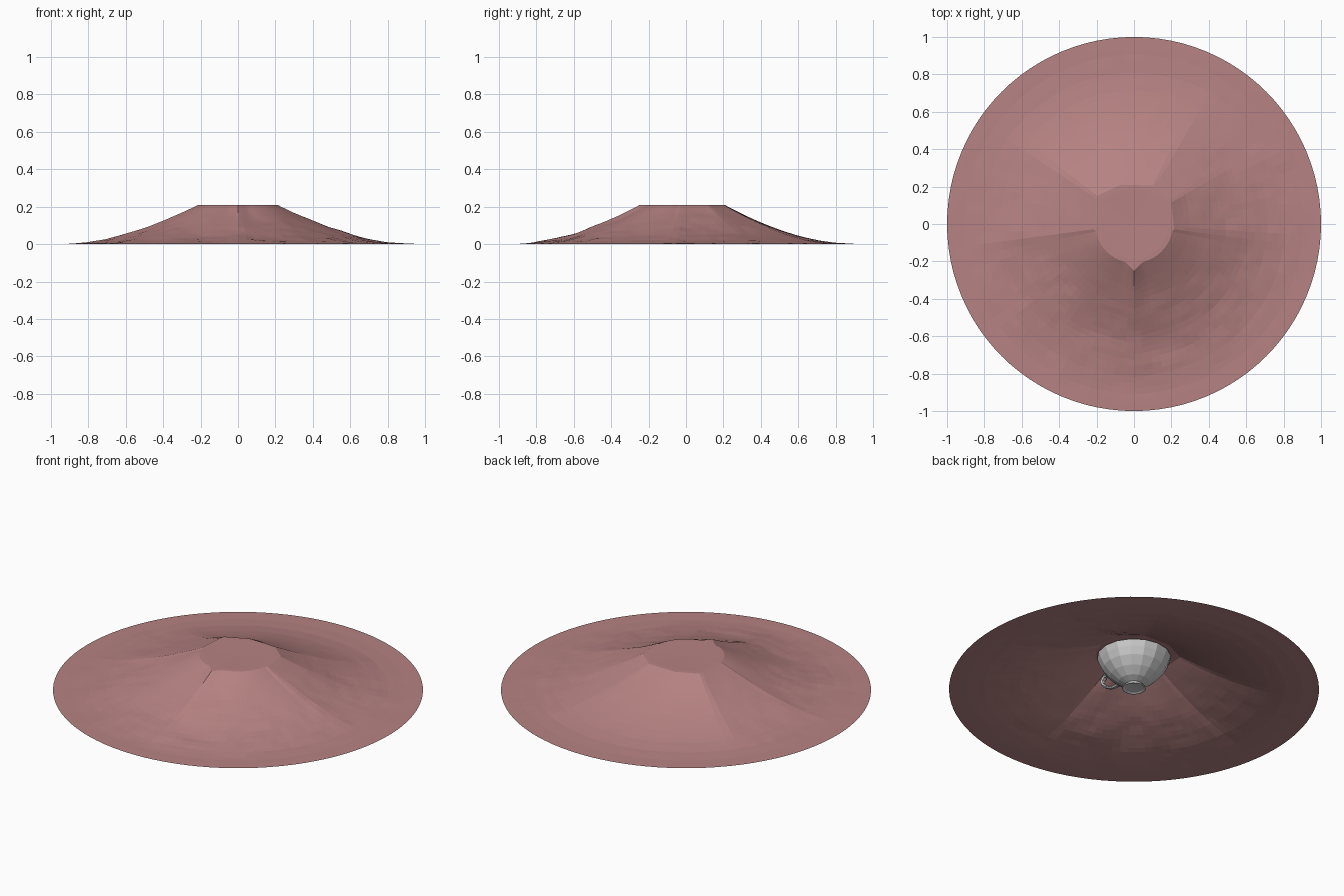
import bpy, bmesh, math
from mathutils import Vector, noise

if "Cube" in bpy.data.objects:
    bpy.data.objects.remove(bpy.data.objects["Cube"])

SIDES = 16


def make_object(name, bm):
    bmesh.ops.recalc_face_normals(bm, faces=bm.faces)
    mesh = bpy.data.meshes.new(name)
    bm.to_mesh(mesh)
    bm.free()
    ob = bpy.data.objects.new(name, mesh)
    bpy.context.collection.objects.link(ob)
    return ob


def interp(table, x):
    for (x0, y0), (x1, y1) in zip(table, table[1:]):
        if x <= x1:
            f = max(0, (x - x0) / (x1 - x0))
            return y0 + (y1 - y0) * f
    return table[-1][1]


# Cup: lathed outer and inner wall
profile = [(0, .01), (.05, .008), (.058, .004), (.064, .004), (.06, .014), (.045, .028),
           (.085, .045), (.13, .08), (.168, .124), (.188, .165), (.2, .2),
           (.193, .2), (.18, .165), (.158, .124), (.118, .084), (.065, .05), (0, .042)]
bm = bmesh.new()
vs = [bm.verts.new((r, 0, z)) for r, z in profile]
edges = [bm.edges.new(p) for p in zip(vs, vs[1:])]
bmesh.ops.spin(bm, geom=vs + edges, cent=(0, 0, 0), axis=(0, 0, 1),
               angle=math.tau, steps=SIDES, use_merge=False)
bmesh.ops.remove_doubles(bm, verts=bm.verts, dist=.0005)
make_object("cup", bm)

# Handle: tube swept along a loop on the front side
path = [(-.18, .165), (-.21, .182), (-.243, .184), (-.262, .168), (-.26, .145),
        (-.238, .12), (-.205, .1), (-.17, .088), (-.13, .085)]
bm = bmesh.new()
rings = []
for i, (y, z) in enumerate(path):
    a, b = path[max(0, i - 1)], path[min(len(path) - 1, i + 1)]
    t = Vector((0, b[0] - a[0], b[1] - a[1])).normalized()
    n = t.cross(Vector((1, 0, 0)))
    rings.append([bm.verts.new(Vector((0, y, z)) + n * .009 * math.sin(k * math.tau / 6)
                               + Vector((.016 * math.cos(k * math.tau / 6), 0, 0)))
                  for k in range(6)])
for r0, r1 in zip(rings, rings[1:]):
    for k in range(6):
        bm.faces.new((r0[k], r0[(k + 1) % 6], r1[(k + 1) % 6], r1[k]))
make_object("cup_handle", bm)

# Cloth: round sheet tented from a polygonal flat top down to the table
corners = [(-.215, -.03), (0, -.25), (.215, -.03), (.2, .12), (.1, .205),
           (-.07, .21), (-.2, .15)]
slope = [(0, .206), (.03, .197), (.125, .163), (.25, .123), (.375, .086), (.5, .054),
         (.625, .028), (.75, .01), (.875, .002), (1, 0)]
# Ridge direction in degrees, ridge height
ridges = [(146, .012), (188, .014), (-88, .008), (-4, .012), (60, .012)]


def top_radius(a):
    """Distance from the centre to the edge of the flat top along angle a."""
    dx, dy = math.cos(a), math.sin(a)
    best = .208
    for i, (x0, y0) in enumerate(corners):
        x1, y1 = corners[(i + 1) % len(corners)]
        ex, ey = x1 - x0, y1 - y0
        det = dx * ey - dy * ex
        if abs(det) < 1e-9:
            continue
        r = (x0 * ey - y0 * ex) / det
        s = (x0 * dy - y0 * dx) / det
        if r > 0 and -1e-6 <= s <= 1 + 1e-6:
            best = max(best, r)
    return best


def folds(a, t, x, y):
    """Tent ridges plus small creases, calmest on the back left panel."""
    h = 0
    for deg, amp in ridges:
        d = abs((a - math.radians(deg) + math.pi) % math.tau - math.pi)
        h += amp * (math.exp(-d / .22) - .25)
    h *= math.sin(math.pi * t) ** 1.2 * (1 - t) * 1.5
    calm = max(0, math.cos(a - math.radians(110)))
    n = noise.noise(Vector((x * 6, y * 6, .3))) + .5 * noise.noise(Vector((x * 13, y * 13, 2)))
    return h + .007 * n * (1 - .85 * calm) * math.sin(math.pi * t)


SEG = 96
steps = [-.85, -.6, -.35, -.12, 0, .03] + [.03 + .97 * i / 24 for i in range(1, 25)]
bm = bmesh.new()
centre = bm.verts.new((0, 0, .205))
rings = []
for s in steps:
    ring = []
    for k in range(SEG):
        a = k * math.tau / SEG
        g = top_radius(a)
        r = g * (1 + s) if s < 0 else g + (1 - g) * s
        x, y = r * math.cos(a), r * math.sin(a)
        if s < 0:
            z = .209 + .004 * s
        elif s == 0:
            z = .208
        else:
            z = max(0, interp(slope, s) + folds(a, min(s, 1), x, y))
        ring.append(bm.verts.new((x, y, z)))
    rings.append(ring)
for k in range(SEG):
    bm.faces.new((centre, rings[0][k], rings[0][(k + 1) % SEG]))
for r0, r1 in zip(rings, rings[1:]):
    for k in range(SEG):
        j = (k + 1) % SEG
        bm.faces.new((r0[k], r1[k], r1[j], r0[j]))
cloth = make_object("draped_cloth", bm)
mat = bpy.data.materials.new("dusty_rose")
mat.diffuse_color = (.47, .225, .225, 1)
mat.use_nodes = True
mat.node_tree.nodes["Principled BSDF"].inputs["Base Color"].default_value = mat.diffuse_color
cloth.data.materials.append(mat)
